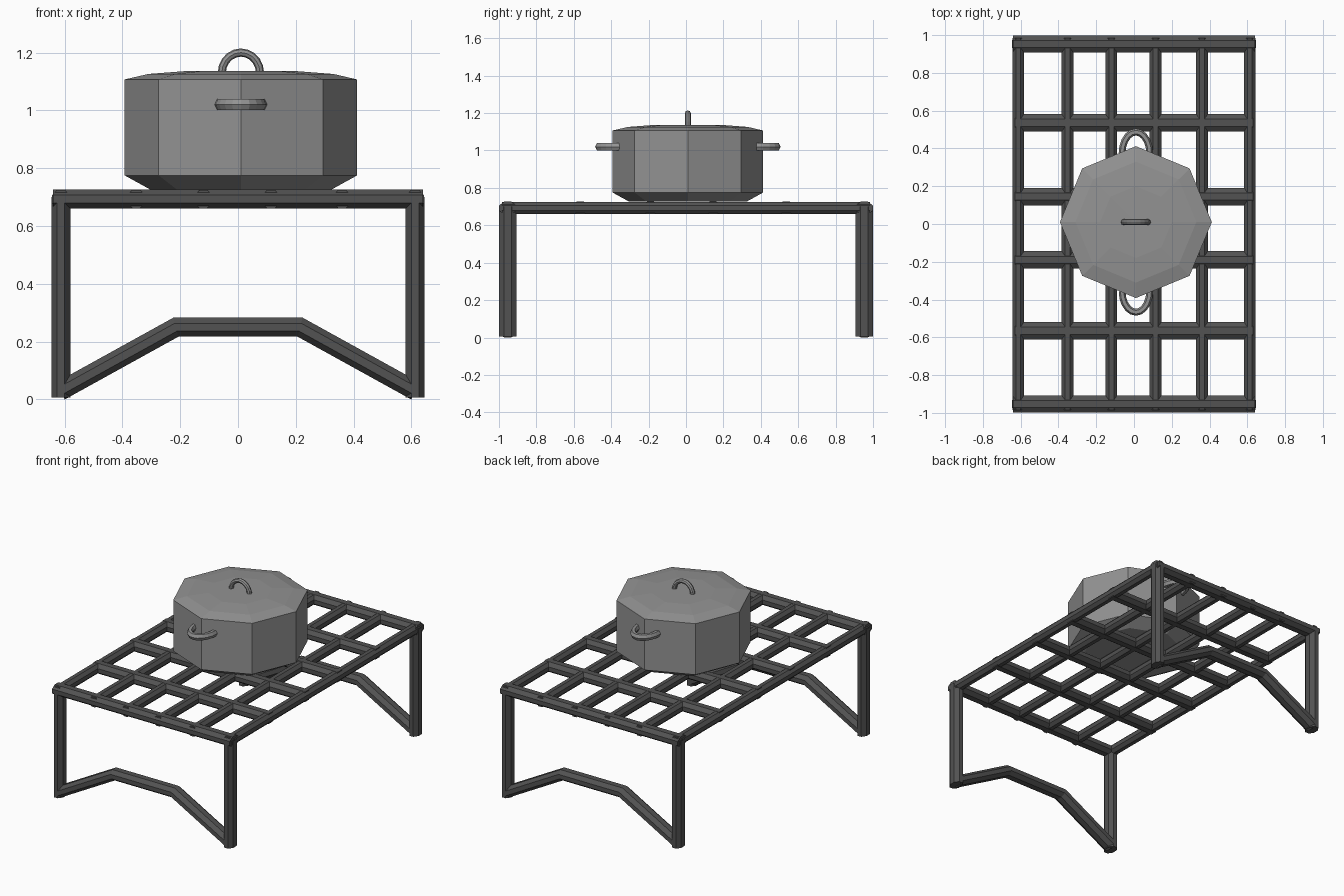
import bpy, bmesh, math
from mathutils import Vector

if "Cube" in bpy.data.objects:
    bpy.data.objects.remove(bpy.data.objects["Cube"])


def material(name, v):
    m = bpy.data.materials.new(name)
    m.diffuse_color = (v, v, v, 1)
    m.use_nodes = True
    m.node_tree.nodes["Principled BSDF"].inputs["Base Color"].default_value = m.diffuse_color
    return m


IRON = material("dark_iron", 0.085)
STEEL = material("grey_metal", 0.29)


def finish(name, bm, mat):
    bmesh.ops.recalc_face_normals(bm, faces=bm.faces)
    mesh = bpy.data.meshes.new(name)
    bm.to_mesh(mesh)
    bm.free()
    mesh.materials.append(mat)
    obj = bpy.data.objects.new(name, mesh)
    bpy.context.collection.objects.link(obj)
    return obj


def skin(bm, rings):
    n = len(rings[0])
    for a, b in zip(rings, rings[1:]):
        for i in range(n):
            j = (i + 1) % n
            bm.faces.new((a[i], a[j], b[j], b[i]))
    bm.faces.new(rings[0])
    bm.faces.new(rings[-1])


def sweep(name, pts, normal, r_in, r_out, mat=IRON, sides=8, flat=True):
    """Mitred tube along a planar path; r_in lies in the plane, r_out across it."""
    bm = bmesh.new()
    pts = [Vector(p) for p in pts]
    normal = Vector(normal)
    side = [normal.cross((b - a).normalized()) for a, b in zip(pts, pts[1:])]
    grow = 1 / math.cos(math.pi / sides) if flat else 1
    start = math.pi / sides if flat else 0
    rings = []
    for k, p in enumerate(pts):
        s0, s1 = side[max(k - 1, 0)], side[min(k, len(side) - 1)]
        m = (s0 + s1).normalized()
        m = m / m.dot(s0)
        ring = []
        for i in range(sides):
            a = start + math.tau * i / sides
            ring.append(bm.verts.new(p + m * (math.cos(a) * r_in * grow)
                                     + normal * (math.sin(a) * r_out * grow)))
        rings.append(ring)
    skin(bm, rings)
    return finish(name, bm, mat)


def lathe(name, profile, cx, cy, sides=8):
    bm = bmesh.new()
    rings = [[bm.verts.new((cx + r * math.cos(math.tau * i / sides),
                            cy + r * math.sin(math.tau * i / sides), z))
              for i in range(sides)] for r, z in profile]
    skin(bm, rings)
    return finish(name, bm, STEEL)


X, Y, Z = (1, 0, 0), (0, 1, 0), (0, 0, 1)
TX, TY, TZ = 0.031, 0.046, 0.033      # bar half thickness per axis
TOP = 0.693

# grate bars running front to back
for x in (-0.613, -0.352, -0.12, 0.114, 0.36, 0.613):
    sweep("long_bar", [(x, -0.985, TOP), (x, 0.985, TOP)], X, 0.032, TX)

# grate bars running side to side
for y in (-0.565, -0.19, 0.145, 0.536):
    sweep("cross_bar", [(-0.63, y, TOP), (0.63, y, TOP)], Y, TZ, TY)

# end frames: end bar, two legs, bent brace
for y in (-0.953, 0.953):
    sweep("end_bar", [(-0.64, y, TOP), (0.64, y, TOP)], Y, TZ, TY)
    for x in (-0.613, 0.613):
        sweep("leg", [(x, y, 0.006), (x, y, 0.7)], Y, 0.033, TY)
    sweep("brace", [(-0.615, y, 0.029), (-0.215, y, 0.25),
                    (0.215, y, 0.25), (0.615, y, 0.029)], Y, 0.033, TY)

# pot and lid
CX = CY = 0.01
R = 0.402
lathe("pot", [(0.315, 0.727), (R, 0.775), (R, 1.107)], CX, CY)
lathe("lid", [(R, 1.107), (0.32, 1.126), (0.19, 1.136), (0.01, 1.137)], CX, CY)

# lid handle
arc = [math.pi * i / 10 for i in range(11)]
sweep("lid_handle", [(CX + 0.066 * math.cos(a), CY, 1.13 + 0.070 * math.sin(a))
                     for a in arc], Y, 0.014, 0.016, STEEL, flat=False)

# side handles
for s in (-1, 1):
    path = [(CX + 0.073 * math.cos(a), CY + s * (0.365 + 0.112 * math.sin(a)), 1.02)
            for a in arc]
    sweep("side_handle", path, Z, 0.018, 0.022, STEEL, sides=6, flat=False)
